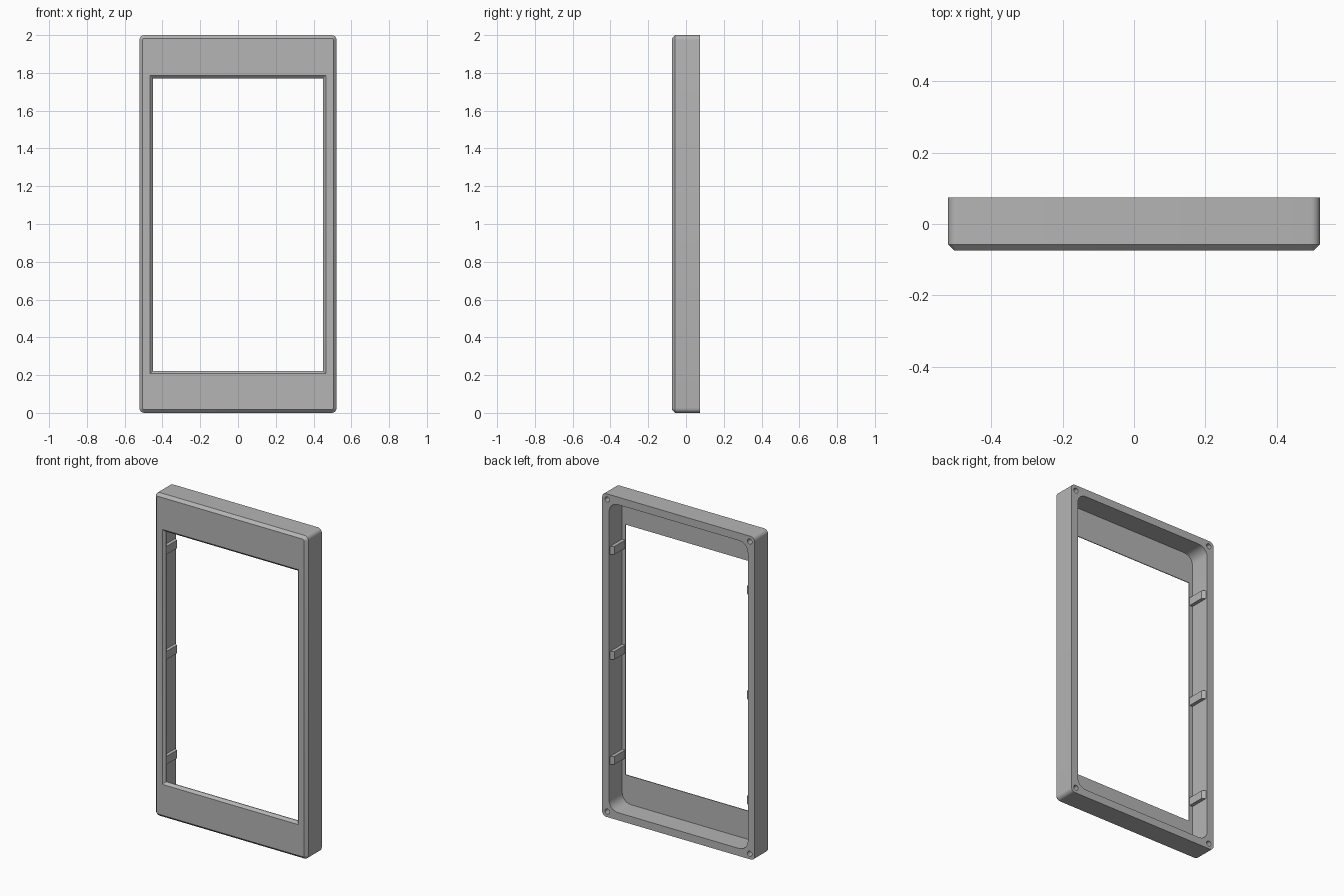
import bpy, bmesh, math
from mathutils import Matrix

cube = bpy.data.objects.get("Cube")
if cube:
    bpy.data.objects.remove(cube, do_unlink=True)

grey = bpy.data.materials.new("grey plastic")
grey.use_nodes = True
colour = (0.46, 0.46, 0.46, 1)
grey.diffuse_color = colour
grey.node_tree.nodes["Principled BSDF"].inputs["Base Color"].default_value = colour

HALF_W, HEIGHT, HALF_D = 0.522, 2.0, 0.074
BEVEL, RIM, PANEL = 0.017, 0.047, 0.02
WALL = HALF_W - RIM
FRONT, BACK = -HALF_D, HALF_D


def make_object(name, bm):
    bmesh.ops.recalc_face_normals(bm, faces=bm.faces)
    mesh = bpy.data.meshes.new(name)
    bm.to_mesh(mesh)
    bm.free()
    mesh.materials.append(grey)
    obj = bpy.data.objects.new(name, mesh)
    bpy.context.collection.objects.link(obj)
    return obj


def rounded_ring(bm, half_w, bottom, top, radius, y, steps=6):
    """Rounded rectangle of vertices facing the front."""
    corners = ((1, top, 0), (-1, top, 1), (-1, bottom, 2), (1, bottom, 3))
    ring = []
    for side, z, quarter in corners:
        cx = side * (half_w - radius)
        cz = z - radius if z == top else z + radius
        for i in range(steps + 1):
            a = (quarter + i / steps) * math.pi / 2
            ring.append(bm.verts.new((cx + radius * math.cos(a), y, cz + radius * math.sin(a))))
    return ring


# Hollow frame: a closed loop of rings from the back rim round to the cavity
bm = bmesh.new()
rings = [rounded_ring(bm, *spec) for spec in (
    (HALF_W, 0, HEIGHT, 0.026, BACK),
    (HALF_W, 0, HEIGHT, 0.026, FRONT + BEVEL),
    (HALF_W - BEVEL, BEVEL, HEIGHT - BEVEL, 0.009, FRONT),
    (0.466, 0.208, 1.786, 0.001, FRONT),
    (0.451, 0.223, 1.771, 0.001, FRONT + 0.015),
    (0.451, 0.223, 1.771, 0.001, FRONT + PANEL),
    (WALL, RIM, HEIGHT - RIM, 0.06, FRONT + PANEL),
    (WALL, RIM, HEIGHT - RIM, 0.06, BACK),
)]
for a, b in zip(rings, rings[1:] + rings[:1]):
    for i in range(len(a)):
        j = (i + 1) % len(a)
        bm.faces.new((a[i], a[j], b[j], b[i]))
frame = make_object("frame", bm)

# Screw holes in the four back corners
bm = bmesh.new()
for x in (-1, 1):
    for z in (0.034, HEIGHT - 0.034):
        place = Matrix.Translation((x * (HALF_W - 0.034), BACK, z)) @ Matrix.Rotation(math.pi / 2, 4, 'X')
        bmesh.ops.create_cone(bm, cap_ends=True, segments=24, radius1=0.016,
                              radius2=0.016, depth=0.16, matrix=place)
cutter = make_object("screw_hole_cutter", bm)
cutter.hide_render = True
cut = frame.modifiers.new("screw holes", 'BOOLEAN')
cut.operation, cut.solver, cut.object = 'DIFFERENCE', 'EXACT', cutter
bpy.context.view_layer.objects.active = frame
frame.select_set(True)
bpy.ops.object.modifier_apply(modifier=cut.name)
bpy.data.objects.remove(cutter, do_unlink=True)
bpy.ops.object.shade_smooth_by_angle(angle=math.radians(30))

# Retaining clips on both inner side walls
tip = WALL - 0.021
profile = ((WALL + 0.005, BACK - 0.008), (WALL, BACK - 0.008), (tip, BACK - 0.022),
           (tip, FRONT + PANEL), (WALL + 0.005, FRONT + PANEL))
for side, label in ((1, "left"), (-1, "right")):
    for level, z in (("lower", 0.35), ("middle", 1.0), ("upper", 1.65)):
        bm = bmesh.new()
        base = bm.faces.new([bm.verts.new((side * x, y, z - 0.025)) for x, y in profile])
        top = bmesh.ops.extrude_face_region(bm, geom=[base])["geom"]
        bmesh.ops.translate(bm, vec=(0, 0, 0.05),
                            verts=[v for v in top if isinstance(v, bmesh.types.BMVert)])
        make_object(f"{label}_{level}_clip", bm)
